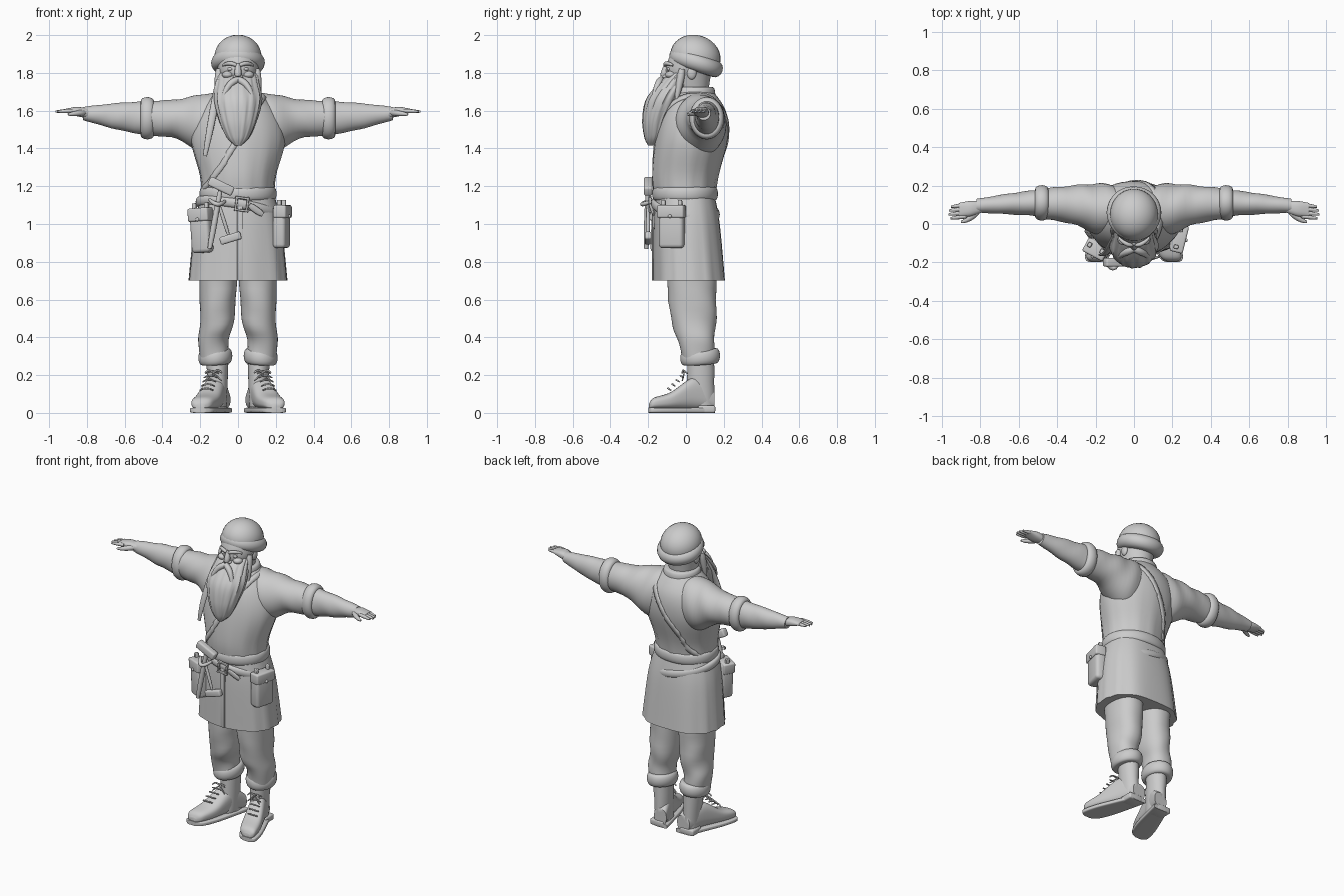
import bpy, bmesh, math
from math import sin, cos, pi, radians
from mathutils import Vector, Matrix

if "Cube" in bpy.data.objects:
    bpy.data.objects.remove(bpy.data.objects["Cube"])

grey = (0.6, 0.6, 0.6, 1)
clay = bpy.data.materials.new("clay_grey")
clay.use_nodes = True
clay.diffuse_color = grey
clay.node_tree.nodes["Principled BSDF"].inputs["Base Color"].default_value = grey


def finish(bm, name, mirror=False, angle=50):
    bmesh.ops.recalc_face_normals(bm, faces=bm.faces)
    mesh = bpy.data.meshes.new(name)
    bm.to_mesh(mesh)
    bm.free()
    for face in mesh.polygons:
        face.use_smooth = True
    mesh.set_sharp_from_angle(angle=radians(angle))
    mesh.materials.append(clay)
    part = bpy.data.objects.new(name, mesh)
    bpy.context.collection.objects.link(part)
    if mirror:
        part.modifiers.new("both_sides", "MIRROR")
    return part


def skin(bm, loops, closed_ends=True):
    """Bridge neighbouring vertex loops and close the ends."""
    for low, high in zip(loops, loops[1:]):
        for k in range(len(low)):
            bm.faces.new((low[k - 1], low[k], high[k], high[k - 1]))
    if closed_ends:
        bm.faces.new(loops[0])
        bm.faces.new(loops[-1])


def between(before, start, end, after, t):
    """Smooth curve from start to end, guided by the neighbouring stations."""
    return [b + t * ((c - a) / 2 + t * (a - b * 2.5 + c * 2 - d / 2 + t * (3 * (b - c) + d - a) / 2))
            for a, b, c, d in zip(before, start, end, after)]


def loft(name, axis, stations, sides=48, square=1.0, steps=6, warp=None, fold=None, mirror=False):
    """Stations give: place on axis, then low and high limits on the other two axes."""
    last = len(stations) - 1
    rows = [between(stations[max(i - 1, 0)], stations[i], stations[i + 1], stations[min(i + 2, last)], j / steps)
            for i in range(last) for j in range(steps)] + [stations[-1]]
    bm, loops = bmesh.new(), []
    for place, a_low, a_high, b_low, b_high in rows:
        loop = []
        for k in range(sides):
            w = 2 * pi * k / sides
            swell = 1 + (fold(w, place) if fold else 0)
            a = (a_low + a_high + (a_high - a_low) * swell * math.copysign(abs(cos(w)) ** square, cos(w))) / 2
            b = (b_low + b_high + (b_high - b_low) * swell * math.copysign(abs(sin(w)) ** square, sin(w))) / 2
            v = Vector({"X": (place, a, b), "Y": (a, place, b), "Z": (a, b, place)}[axis])
            loop.append(bm.verts.new(warp(v) if warp else v))
        loops.append(loop)
    skin(bm, loops)
    return finish(bm, name, mirror)


def body_loft(name, stations, **options):
    """Upright loft, even about x: height, half width, front, back."""
    return loft(name, "Z", [(z, -half, half, front, back) for z, half, front, back in stations], **options)


def band(name, axis, middle, width, limits, bulge, **options):
    """Rounded cuff, belt or brim that swells past the given limits."""
    a_low, a_high, b_low, b_high = limits
    stations = []
    for i in range(9):
        turn = pi * i / 8
        out = bulge * sin(turn)
        stations.append((middle - cos(turn) * width / 2, a_low - out, a_high + out, b_low - out, b_high + out))
    return loft(name, axis, stations, steps=1, sides=64, **options)


def ball(name, place, size, lean=0, mirror=False):
    bm = bmesh.new()
    bmesh.ops.create_uvsphere(bm, u_segments=28, v_segments=16, radius=1)
    pose = Matrix.Translation(place) @ Matrix.Rotation(lean, 4, "X") @ Matrix.Diagonal((*size, 1))
    bmesh.ops.transform(bm, matrix=pose, verts=bm.verts)
    return finish(bm, name, mirror, 180)


def box(name, place, size, tip=0, turn=0, bevel=0.01, mirror=False):
    bm = bmesh.new()
    bmesh.ops.create_cube(bm, size=1)
    bmesh.ops.scale(bm, vec=size, verts=bm.verts)
    bmesh.ops.bevel(bm, geom=bm.edges[:], offset=bevel, segments=3, profile=0.5, affect="EDGES")
    pose = Matrix.Translation(place) @ Matrix.Rotation(turn, 4, "Z") @ Matrix.Rotation(tip, 4, "Y")
    bmesh.ops.transform(bm, matrix=pose, verts=bm.verts)
    return finish(bm, name, mirror)


def rod(name, start, end, thick, thin=None, bow=(0, 0, 0), flat=1, mirror=False):
    """Round-ended tapering rod, bent by bow at its middle and thinned by flat."""
    start, end, bow = Vector(start), Vector(end), Vector(bow)
    thin = thin or thick
    bm, loops, steps, sides = bmesh.new(), [], 12, 12
    for i in range(steps + 1):
        t = (1 - cos(pi * i / steps)) / 2
        along = (end - start + bow * (4 - 8 * t)).normalized()
        side = along.cross((0, 1, 0) if abs(along.y) < 0.9 else (1, 0, 0)).normalized()
        up = along.cross(side) * flat
        radius = (thick + (thin - thick) * t) * max(0.4, sin(pi * i / steps)) ** 0.4
        middle = start.lerp(end, t) + bow * 4 * t * (1 - t)
        turns = [2 * pi * k / sides for k in range(sides)]
        loops.append([bm.verts.new(middle + radius * (side * cos(w) + up * sin(w))) for w in turns])
    skin(bm, loops)
    return finish(bm, name, mirror, 70)


# Coat: torso, skirt, collar and front edge
torso = body_loft("coat_torso", [
    (1.1, .19, -.16, .15), (1.25, .2, -.18, .17), (1.45, .25, -.16, .22), (1.6, .21, -.12, .21),
    (1.72, .09, -.05, .13)], fold=lambda w, z: (1.6 - z) * sin(13 * w + 5 * z) / 30)
body_loft("coat_skirt", [(1.16, .19, -.16, .15), (1, .23, -.17, .18), (.7, .26, -.17, .21)],
          square=.85, fold=lambda w, z: (1.2 - z) * sin(11 * w + 3 * sin(2 * w)) / 25)
band("coat_collar", "Z", 1.69, .07, (-.1, .1, -.06, .14), .015)
box("coat_placket", (.01, -.17, .9), (.03, .02, .4), bevel=.004)

# Sleeves with rolled cuffs
crease = lambda w, x: sin(48 * x + 2.5 * sin(w)) * sin(w + 1) / 30
loft("upper_sleeve", "X", [
    (.04, -.04, .19, 1.4, 1.69), (.17, -.06, .21, 1.36, 1.69), (.32, 0, .2, 1.45, 1.66),
    (.5, .03, .18, 1.47, 1.65)], fold=crease, mirror=True)
band("sleeve_cuff", "X", .48, .07, (.04, .18, 1.47, 1.65), .022, mirror=True)
loft("forearm_sleeve", "X", [
    (.48, .04, .18, 1.47, 1.65), (.64, .05, .16, 1.5, 1.64), (.82, .06, .13, 1.55, 1.62)],
    fold=crease, mirror=True)

# Hands
loft("palm", "X", [(.79, .06, .12, 1.56, 1.61), (.85, .04, .12, 1.57, 1.62), (.91, .04, .11, 1.59, 1.61)],
     sides=24, square=.8, mirror=True)
for i, finger in enumerate(("little", "ring", "middle", "index")):
    y, tip = .1 - .02 * i, .97 - abs(i - 1.6) / 90
    rod(finger + "_finger", (.87, y, 1.6), (tip, y - .01, 1.595), .013, .008, mirror=True)
rod("thumb", (.81, .07, 1.59), (.9, .01, 1.58), .02, .009, bow=(0, -.01, 0), mirror=True)

# Trousers with rolled cuffs
loft("trouser_leg", "Z", [
    (.8, 0, .21, -.11, .16), (.5, .02, .2, -.08, .16), (.38, .05, .21, -.04, .15), (.27, .05, .2, -.02, .15)],
    square=.9, fold=lambda w, z: sin(34 * z + 2 * w) * sin(w + .6) / 30, mirror=True)
band("trouser_cuff", "Z", .3, .08, (.05, .19, -.01, .16), .02, mirror=True,
     warp=lambda v: v + Vector((0, 0, (v.y - v.x) / 15)))

# Boots: the sole follows the foot
toe_out = lambda v: v + Vector(((.09 - v.y) / 3, 0, 0))
foot = [(-.195, .08, .13, .02, .05), (-.17, .05, .16, .02, .08), (-.08, .04, .17, .02, .11),
        (.05, .05, .16, .02, .19), (.15, .06, .15, .02, .12)]
loft("boot_foot", "Y", foot, square=.75, warp=toe_out, mirror=True)
loft("boot_sole", "Y", [(y * 1.02, low - .007, high + .007, 0, .028) for y, low, high, _, _ in foot],
     square=.4, warp=toe_out, mirror=True)
loft("boot_shaft", "Z", [(.3, .05, .17, .01, .15), (.03, .06, .15, 0, .15)],
     fold=lambda w, z: sin(60 * z + w) / 50, mirror=True)
box("boot_heel", (.11, .11, .02), (.1, .09, .04), mirror=True)
for i in range(5):
    y, z = -.08 + i / 45, .12 + i / 45
    lace = toe_out(Vector((.11, y, z)))
    reach = Vector((.035, 0, 0))
    rod("boot_lace", lace - reach, lace + reach, .005, bow=(0, -.015, .01), mirror=True)
for side in (-1, 1):
    knot = Vector((.13, -.01, .21))
    loop_end = knot + Vector((side * .045, -.01, 0))
    rod("bow_loop", knot, loop_end, .005, bow=(0, 0, .015), mirror=True)
    rod("bow_end", knot, loop_end - Vector((0, 0, .04)), .004, mirror=True)

# Head and face
body_loft("head", [(1.64, .07, -.03, .11), (1.78, .1, -.1, .13), (1.85, .11, -.1, .15), (1.92, .1, -.07, .14)])
rod("nose", (0, -.1, 1.85), (0, -.12, 1.78), .013, .022)
ball("nostril", (.015, -.11, 1.78), (.012, .014, .01), mirror=True)
rod("brow", (.01, -.11, 1.84), (.08, -.07, 1.84), .013, .009, bow=(0, -.01, .01), mirror=True)
ball("eye", (.04, -.09, 1.82), (.017, .012, .009), mirror=True)
ball("cheek", (.055, -.08, 1.79), (.03, .03, .02), mirror=True)
ball("ear", (.1, .03, 1.8), (.015, .025, .035), mirror=True)

# Beard, moustache, side locks and hanging scarf
body_loft("beard", [
    (1.415, .015, -.2, -.17), (1.46, .06, -.22, -.12), (1.55, .1, -.23, -.08), (1.66, .125, -.21, -.02),
    (1.75, .11, -.14, .02), (1.8, .1, -.08, .03)], sides=80,
    fold=lambda w, z: sin(15 * w + 9 * z) / 40 + sin(27 * w - 14 * z) / 80)
rod("moustache", (0, -.13, 1.765), (.08, -.18, 1.64), .024, .008, bow=(.015, 0, .02), mirror=True)
rod("side_lock", (.1, -.02, 1.82), (.11, -.05, 1.66), .024, .014, mirror=True)
rod("hanging_scarf_end", (-.1, -.06, 1.76), (-.175, -.16, 1.36), .024, .016, bow=(0, -.03, 0), flat=.5)

# Hat: rolled brim and soft crown, tipped to the back
tilt = Matrix.Rotation(-.33, 3, "X")
band("hat_brim", "Z", 0, .09, (-.1, .1, -.105, .105), .042,
     warp=lambda v: tilt @ v + Vector((0, .055, 1.855)), fold=lambda w, z: sin(3 * w + 25 * z) / 80)
ball("hat_crown", (0, .05, 1.885), (.125, .135, .115), lean=-.3)

# Belts and buckle
band("waist_belt", "Z", 1.16, .07, (-.19, .19, -.165, .155), .014, square=.95)
band("tool_belt", "Z", 1.08, .05, (-.21, .21, -.17, .165), .014,
     warp=lambda v: v + Vector((0, 0, -(v.x + v.y) / 6)))
for side in (-1, 1):
    box("buckle_side", (.02 + side * .03, -.19, 1.105), (.012, .016, .075), tip=.14, bevel=.004)
    box("buckle_bar", (.02, -.19, 1.105 + side * .033), (.07, .016, .012), tip=.14, bevel=.004)
rod("belt_tail", (.06, -.19, 1.1), (.13, -.17, 1.05), .018, flat=.4)

# Shoulder strap, from left shoulder to right hip
along, across = Vector((.54, 0, .84)), Vector((.84, 0, -.54))
bm, edges = bmesh.new(), []
for offset in (-.017, 0, .017):
    turns = [2 * pi * k / 96 for k in range(96)]
    edges.append([bm.verts.new(Vector((-.02, .03, 1.43)) + along * cos(w) * .31
                               + Vector((0, sin(w) / 4, 0)) + across * offset) for w in turns])
skin(bm, edges, closed_ends=False)
strap = finish(bm, "shoulder_strap")
hug = strap.modifiers.new("hug_coat", "SHRINKWRAP")
hug.target, hug.offset, hug.wrap_mode = torso, .006, "ABOVE_SURFACE"
strap.modifiers.new("thickness", "SOLIDIFY").thickness = .01


def pouch(name, place, size, turn, tip=0):
    """Soft bag with a flap, button and belt loops; its own front is -y."""
    pose = Matrix.Translation(place) @ Matrix.Rotation(turn, 4, "Z") @ Matrix.Rotation(tip, 4, "Y")
    wide, deep, high = size
    box(name + "_bag", place, size, tip, turn, bevel=.02)
    box(name + "_flap", pose @ Vector((0, -.006, high * .36)), (wide + .01, deep, high * .3), tip, turn)
    ball(name + "_button", pose @ Vector((0, -deep / 2 - .006, high / 4)), (.01, .01, .01))
    for side in (-1, 1):
        box(name + "_loop", pose @ Vector((side * wide / 3, 0, high / 2)), (.02, .025, .06), tip, turn, bevel=.005)


pouch("left_pouch", (.23, -.075, .985), (.135, .07, .225), turn=radians(76))
pouch("right_pouch", (-.19, -.13, .965), (.11, .08, .235), turn=radians(-28), tip=-.07)

# Hammers hung on the belt
rod("large_hammer_handle", (-.09, -.2, 1.2), (-.15, -.21, .87), .014, .017)
box("large_hammer_head", (-.09, -.2, 1.2), (.14, .045, .05), tip=.45)
rod("small_hammer_handle", (-.1, -.2, 1.1), (-.05, -.2, .94), .01)
box("small_hammer_head", (-.04, -.2, .925), (.115, .036, .042), tip=-.3)
rod("hammer_loop", (-.15, -.18, 1.13), (-.07, -.18, 1.12), .012, bow=(0, -.05, -.02))
